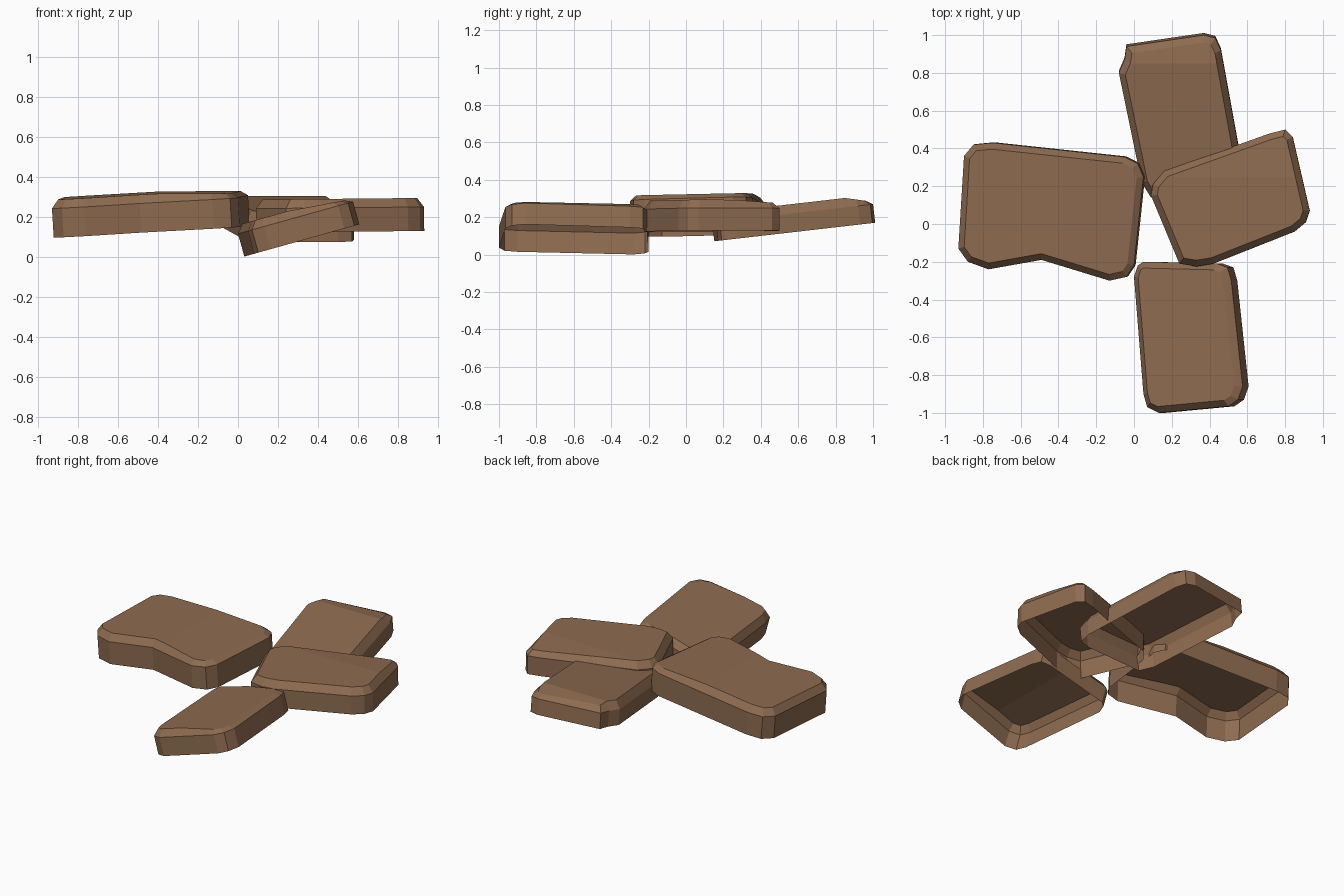
import bpy, bmesh
from mathutils import Vector

cube = bpy.data.objects.get("Cube")
if cube:
    bpy.data.objects.remove(cube)

brown = bpy.data.materials.new("earthy_brown")
brown.use_nodes = True
colour = (0.27, 0.147, 0.08, 1)
brown.diffuse_color = colour
bsdf = brown.node_tree.nodes["Principled BSDF"]
bsdf.inputs["Base Color"].default_value = colour
bsdf.inputs["Roughness"].default_value = 0.9


def inset(points, dist):
    """Move every corner of a counter-clockwise outline inwards."""
    result = []
    for i, p in enumerate(points):
        a = (p - points[i - 1]).normalized()
        b = (points[(i + 1) % len(points)] - p).normalized()
        na, nb = Vector((-a.y, a.x)), Vector((-b.y, b.x))
        result.append(p + (na + nb) * dist / (1 + na.dot(nb)))
    return result


def slab(name, outline, plane, wall, bevel, crease):
    """Hollow tilted stone: open underneath, walls, chamfer and creased cap."""
    z0, sx, sy = plane
    normal = Vector((-sx, -sy, 1)).normalized()
    rim = [Vector(p) for p in outline]

    def ring(points, lift):
        return [bm.verts.new(Vector((p.x, p.y, z0 + sx * p.x + sy * p.y)) + normal * lift)
                for p in points]

    bm = bmesh.new()
    rings = [ring(rim, -wall), ring(rim, 0), ring(inset(rim, 0.033), bevel)]
    n = len(rim)
    for low, high in zip(rings, rings[1:]):
        for i in range(n):
            j = (i + 1) % n
            bm.faces.new((low[i], low[j], high[j], high[i]))
    cap = bm.faces.new(rings[2])

    # bend the cap gently past the crease line
    dx, dy, start, drop = crease
    direction = Vector((dx, dy, 0)).normalized()
    bmesh.ops.bisect_plane(bm, geom=[cap] + list(cap.edges) + list(cap.verts),
                           plane_co=direction * start, plane_no=direction)
    walls = set(rings[0] + rings[1])
    for v in bm.verts:
        if v not in walls:
            v.co.z -= drop * max(0, v.co.dot(direction) - start)

    mesh = bpy.data.meshes.new(name)
    bm.to_mesh(mesh)
    bm.free()
    mesh.materials.append(brown)
    bpy.context.collection.objects.link(bpy.data.objects.new(name, mesh))


# Notched stone on the right-hand side
slab("right_stone",
     [(-.93, -.13), (-.88, -.2), (-.77, -.24), (-.49, -.19), (-.13, -.3), (-.04, -.28),
      (0, -.22), (.05, .25), (.02, .32), (-.05, .355), (-.75, .43), (-.85, .42), (-.9, .36)],
     (.30, .06, .02), .146, .043, (1, 0, -.4, .05))

# Steeply tilted stone at the front
slab("front_stone",
     [(0, -.28), (.05, -.9), (.07, -.97), (.13, -1), (.5, -.965), (.55, -.93), (.575, -.86),
      (.515, -.3), (.495, -.23), (.44, -.21), (.05, -.2), (.02, -.22)],
     (.115, .28, 0), .118, .042, (1, 0, .25, .09))

# Stone at the back, rising rearwards
slab("back_stone",
     [(-.08, .8), (.04, .22), (.09, .14), (.5, .16), (.57, .18), (.58, .26), (.46, .92),
      (.43, .985), (.37, 1), (-.04, .94), (-.05, .87)],
     (.155, 0, .115), .1, .05, (0, 1, .85, .25))

# Stone on the left, resting over the back stone
slab("left_stone",
     [(.09, .15), (.24, -.21), (.33, -.225), (.42, -.21), (.85, -.04), (.91, .01), (.93, .07),
      (.84, .46), (.8, .5), (.72, .48), (.16, .28), (.1, .21)],
     (.24, .01, 0), .12, .045, (0, 1, .25, .07))
